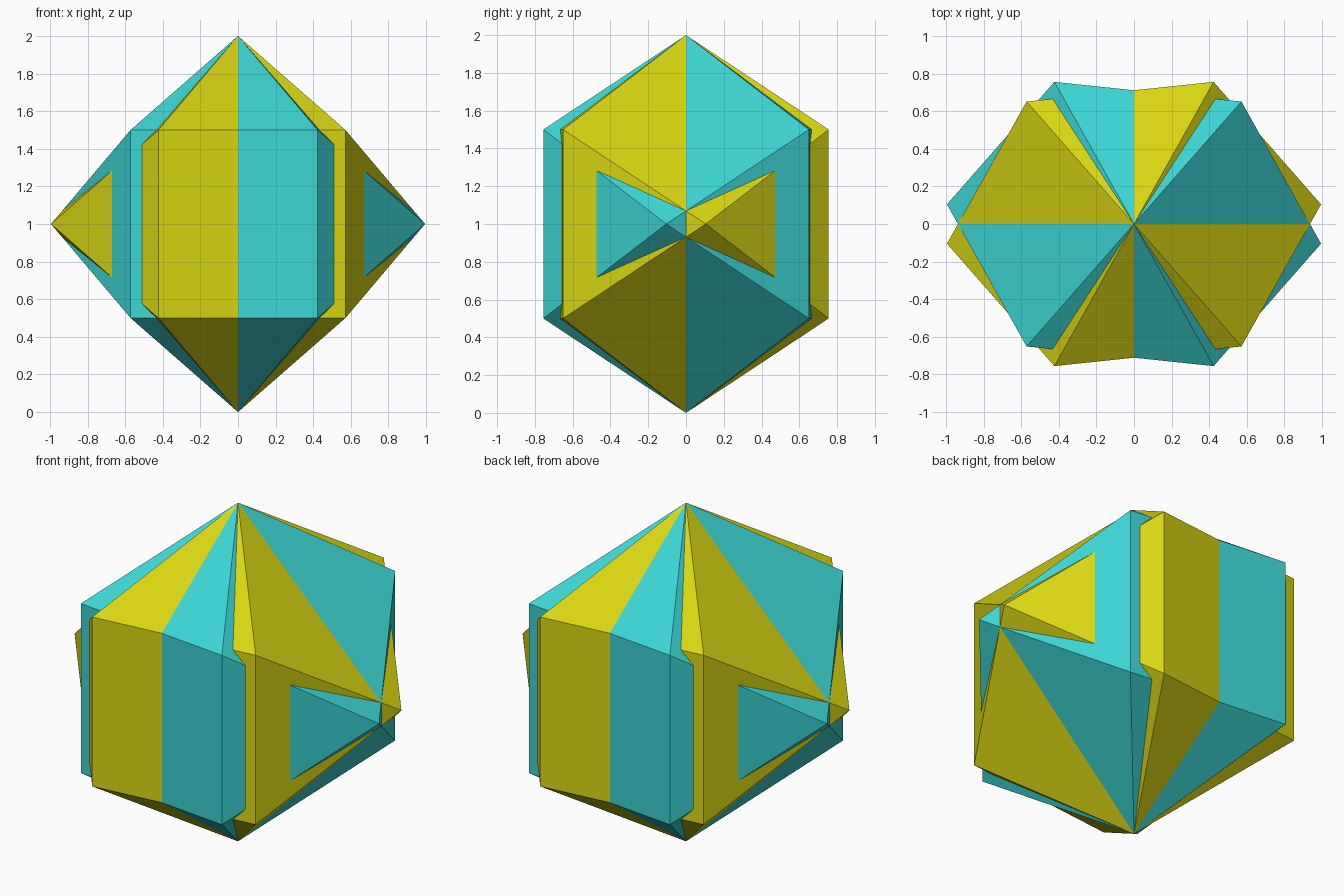
import bpy
import bmesh
import math
from itertools import product
from mathutils import Matrix, Vector

if "Cube" in bpy.data.objects:
    bpy.data.objects.remove(bpy.data.objects["Cube"], do_unlink=True)


def make_material(name, color):
    mat = bpy.data.materials.new(name)
    mat.use_nodes = True
    mat.diffuse_color = color
    mat.node_tree.nodes["Principled BSDF"].inputs["Base Color"].default_value = color
    return mat


def make_cuboctahedron(name, turn, mat):
    """Unit cuboctahedron standing on a vertex, turned about the vertical axis."""
    s = math.sqrt(0.5)
    # Rows are the new axes: a corner points up, another one points along x
    stand = Matrix(((s, -s, 0), (0, 0, -1), (s, s, 0))).to_4x4()
    place = Matrix.Translation((0, 0, 1)) @ Matrix.Rotation(turn, 4, 'Z') @ stand

    bm = bmesh.new()
    # Corners are the edge midpoints of a cube
    for axis in range(3):
        for a, b in product((-s, s), repeat=2):
            co = [a, b]
            co.insert(axis, 0.0)
            bm.verts.new(place @ Vector(co))
    bmesh.ops.convex_hull(bm, input=bm.verts[:])
    # Merge the hull triangles into whole square faces
    bmesh.ops.dissolve_limit(bm, angle_limit=math.radians(1),
                             verts=bm.verts[:], edges=bm.edges[:])
    bmesh.ops.recalc_face_normals(bm, faces=bm.faces[:])

    mesh = bpy.data.meshes.new(name)
    bm.to_mesh(mesh)
    bm.free()
    mesh.materials.append(mat)
    obj = bpy.data.objects.new(name, mesh)
    bpy.context.collection.objects.link(obj)
    return obj


yellow = make_material("yellow", (0.70, 0.67, 0.006, 1))
cyan = make_material("cyan", (0.046, 0.67, 0.67, 1))

# Two interlocked solids, turned six degrees in opposite directions
make_cuboctahedron("yellow_cuboctahedron", math.radians(6), yellow)
make_cuboctahedron("cyan_cuboctahedron", math.radians(-6), cyan)
